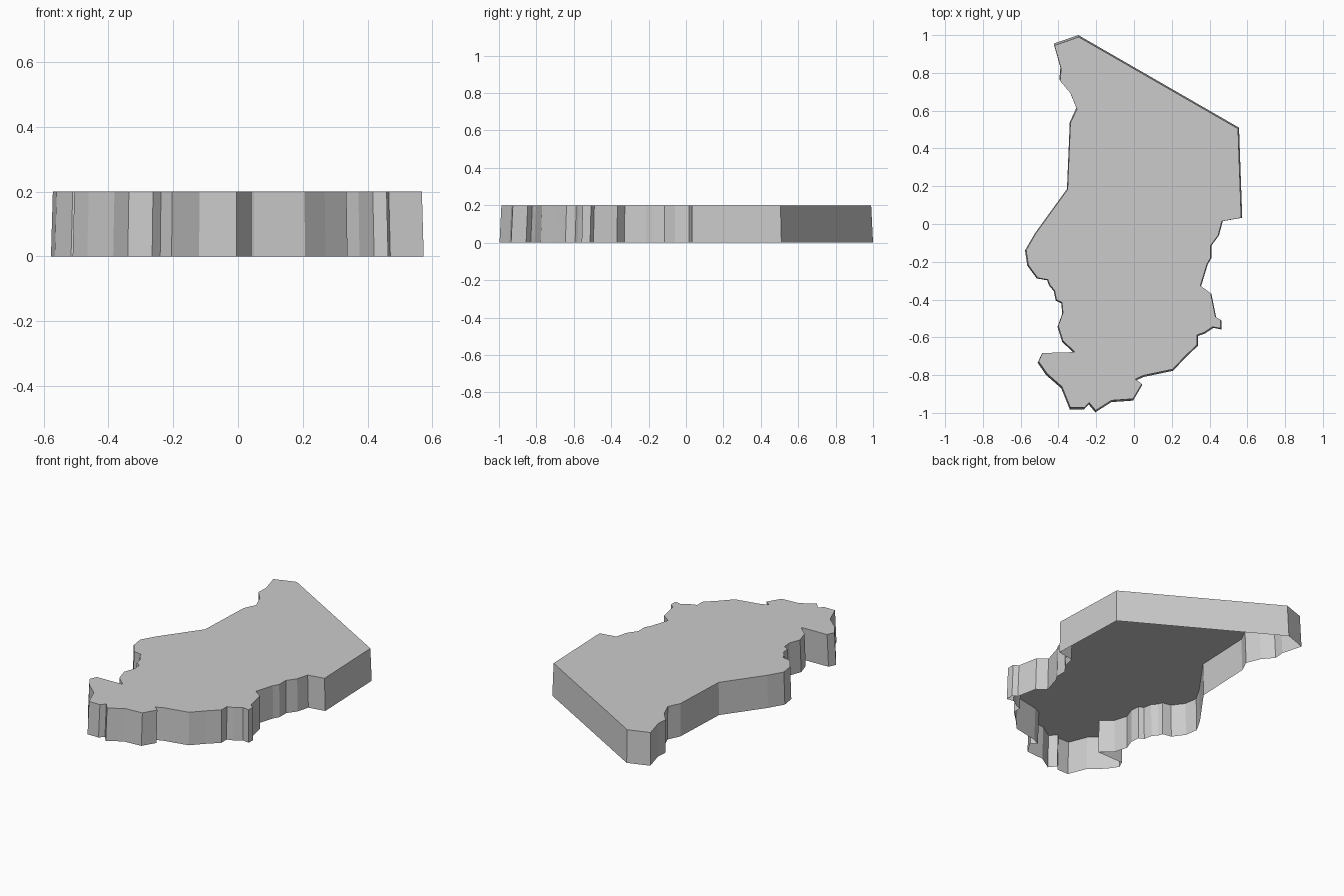
import bpy, bmesh

# Outline of the plate at its base, clockwise from the top point
OUTLINE = [
    (-.295, 1.0), (.556, .51), (.573, .033), (.47, .015), (.45, -.06),
    (.41, -.115), (.41, -.18), (.39, -.215), (.355, -.33), (.41, -.37),
    (.435, -.495), (.463, -.513), (.463, -.558), (.42, -.55), (.375, -.58),
    (.338, -.593), (.338, -.645), (.27, -.71), (.207, -.777), (.05, -.81),
    (.007, -.83), (.042, -.855), (-.005, -.935), (-.12, -.943), (-.205, -.997),
    (-.24, -.955), (-.265, -.982), (-.34, -.982), (-.385, -.87), (-.465, -.8),
    (-.51, -.735), (-.49, -.69), (-.315, -.685), (-.38, -.625), (-.405, -.545),
    (-.38, -.475), (-.385, -.42), (-.415, -.405), (-.425, -.355), (-.45, -.325),
    (-.46, -.298), (-.515, -.288), (-.565, -.22), (-.577, -.14), (-.525, -.05),
    (-.355, .185), (-.34, .54), (-.305, .615), (-.34, .7), (-.395, .765),
    (-.39, .83), (-.425, .955),
]
HEIGHT, TAPER = 0.2, 0.99

bm = bmesh.new()
base = [bm.verts.new((x, y, 0)) for x, y in OUTLINE]
top = [bm.verts.new((x * TAPER, y * TAPER, HEIGHT)) for x, y in OUTLINE]

# Flat top and tapered side walls; the underside is open
bm.faces.new(top[::-1])
n = len(OUTLINE)
for i in range(n):
    j = (i + 1) % n
    bm.faces.new((base[j], base[i], top[i], top[j]))

mesh = bpy.data.meshes.new("map_plate")
bm.to_mesh(mesh)
bm.free()
bpy.context.collection.objects.link(bpy.data.objects.new("map_plate", mesh))
